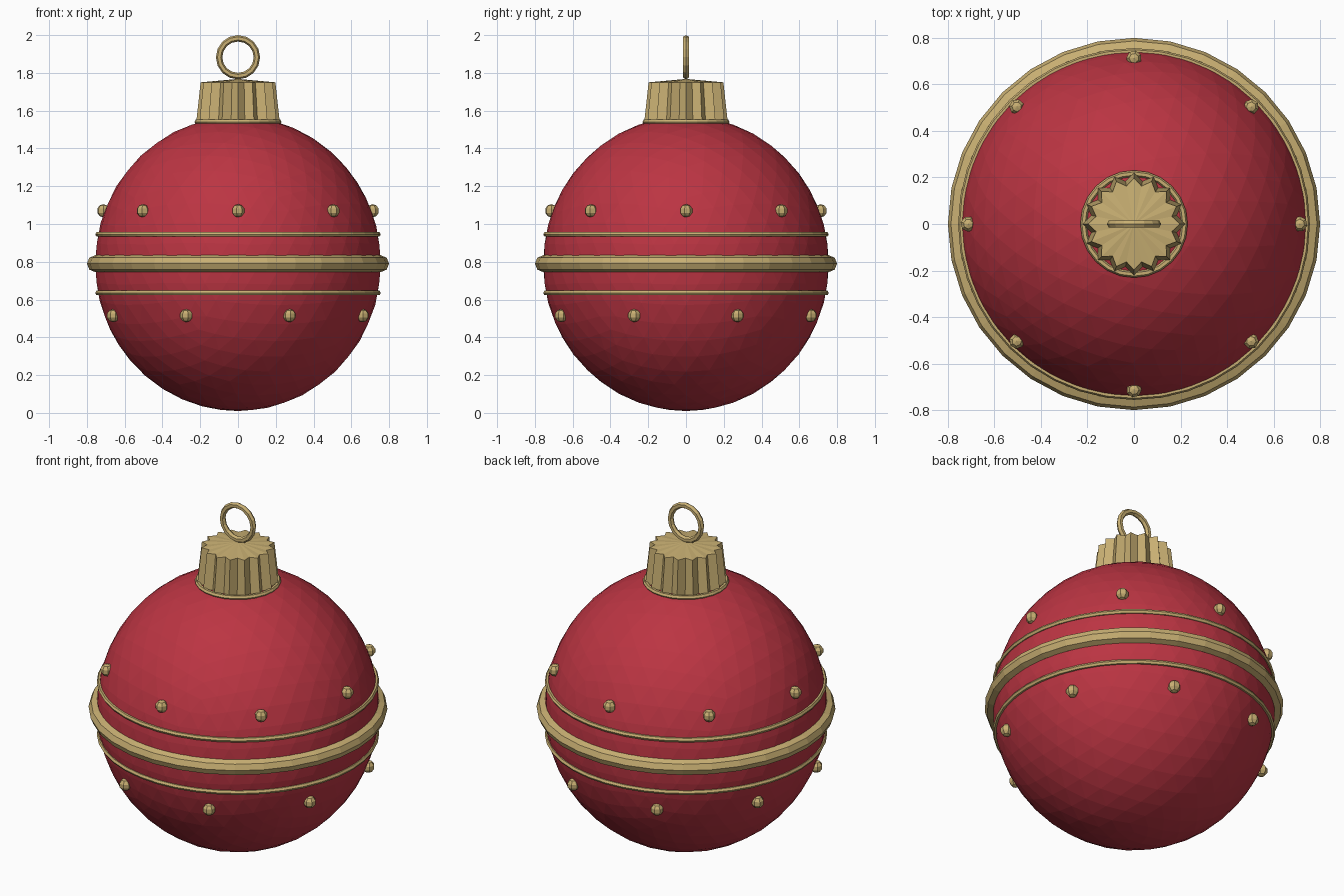
import bpy, bmesh
from math import sin, cos, pi, radians
from mathutils import Matrix, Vector

cube = bpy.data.objects.get("Cube")
if cube:
    bpy.data.objects.remove(cube, do_unlink=True)


def material(name, rgb):
    mat = bpy.data.materials.new(name)
    mat.use_nodes = True
    mat.diffuse_color = (*rgb, 1)
    mat.node_tree.nodes["Principled BSDF"].inputs["Base Color"].default_value = (*rgb, 1)
    return mat


RED = material("ornament red", (0.50, 0.035, 0.055))
GOLD = material("warm gold", (0.58, 0.43, 0.17))
CENTRE = 0.79          # height of the ball's middle
RADIUS, HALF_HEIGHT = 0.757, 0.78


def finish(obj, name, mat):
    obj.name = obj.data.name = name
    obj.data.materials.append(mat)
    return obj


def mesh_object(name, bm, mat):
    bmesh.ops.recalc_face_normals(bm, faces=bm.faces)
    mesh = bpy.data.meshes.new(name)
    bm.to_mesh(mesh)
    bm.free()
    obj = bpy.data.objects.new(name, mesh)
    bpy.context.collection.objects.link(obj)
    return finish(obj, name, mat)


def ring(name, z, major, minor, segments, sides, tilt=0):
    bpy.ops.mesh.primitive_torus_add(
        location=(0, 0, z), rotation=(tilt, 0, 0), major_radius=major,
        minor_radius=minor, major_segments=segments, minor_segments=sides)
    return finish(bpy.context.object, name, GOLD)


# Faceted ball, slightly taller than wide
bm = bmesh.new()
bmesh.ops.create_icosphere(
    bm, subdivisions=4, radius=1,
    matrix=Matrix.Translation((0, 0, CENTRE)) @ Matrix.Diagonal((RADIUS, RADIUS, HALF_HEIGHT, 1)))
mesh_object("ball", bm, RED)

# Broad middle band with a thin one on each side
ring("middle_band", CENTRE, 0.755, 0.045, 32, 8)
ring("upper_band", CENTRE + 0.155, 0.742, 0.014, 40, 6)
ring("lower_band", CENTRE - 0.155, 0.742, 0.014, 40, 6)

# Two staggered rows of beads
for name, height, offset in (("upper_bead", 0.28, 0), ("lower_bead", -0.275, 22.5)):
    row_radius = RADIUS * (1 - (height / HALF_HEIGHT) ** 2) ** 0.5 + 0.006
    for i in range(8):
        bm = bmesh.new()
        bmesh.ops.create_uvsphere(bm, u_segments=7, v_segments=5, radius=0.035)
        bead = mesh_object(f"{name}_{i + 1}", bm, GOLD)
        angle = radians(offset + 45 * i)
        bead.location = (row_radius * cos(angle), row_radius * sin(angle), CENTRE + height)
        bead.rotation_euler.z = angle

# Fluted cap with a shallow pointed top
FLUTES = 16
bm = bmesh.new()
loops = []
for z, outer, inner in ((1.53, 0.222, 0.188), (1.75, 0.198, 0.166)):
    loop = []
    for i in range(FLUTES * 2):
        r = inner if i % 2 else outer
        a = pi * i / FLUTES
        loop.append(bm.verts.new((r * cos(a), r * sin(a), z)))
    loops.append(loop)
apex = bm.verts.new((0, 0, 1.768))
base, top = loops
for i in range(FLUTES * 2):
    j = (i + 1) % (FLUTES * 2)
    bm.faces.new((base[i], base[j], top[j], top[i]))
    bm.faces.new((top[i], top[j], apex))
bm.faces.new(base[::-1])
mesh_object("cap", bm, GOLD)

# Collar under the cap and hanging loop above it
ring("cap_collar", 1.54, 0.217, 0.014, 24, 6)
ring("hanging_loop", 1.883, 0.1, 0.017, 16, 6, pi / 2)
